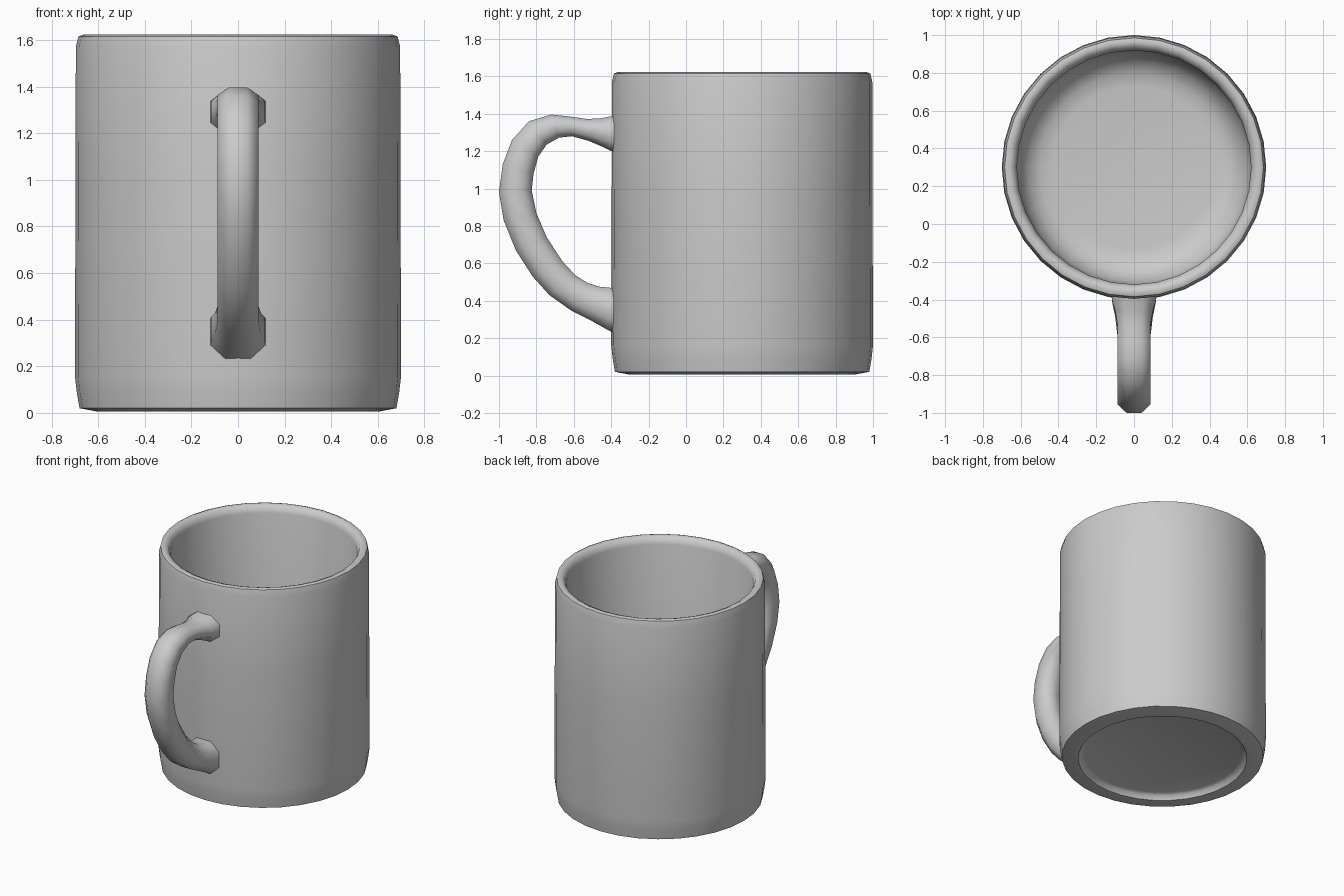
import bpy
import math

if "Cube" in bpy.data.objects:
    bpy.data.objects.remove(bpy.data.objects["Cube"])


def make_object(name, verts, faces, angle):
    mesh = bpy.data.meshes.new(name)
    mesh.from_pydata(verts, [], faces)
    obj = bpy.data.objects.new(name, mesh)
    bpy.context.collection.objects.link(obj)
    bpy.ops.object.select_all(action='DESELECT')
    obj.select_set(True)
    bpy.context.view_layer.objects.active = obj
    bpy.ops.object.mode_set(mode='EDIT')
    bpy.ops.mesh.select_all(action='SELECT')
    bpy.ops.mesh.normals_make_consistent(inside=False)
    bpy.ops.object.mode_set(mode='OBJECT')
    bpy.ops.object.shade_smooth_by_angle(angle=math.radians(angle))
    return obj


def loft(name, rings, angle):
    """Skin a list of equal-sized rings and cap both ends."""
    n = len(rings[0])
    verts = [v for ring in rings for v in ring]
    faces = [(i * n + j, i * n + (j + 1) % n, (i + 1) * n + (j + 1) % n, (i + 1) * n + j)
             for i in range(len(rings) - 1) for j in range(n)]
    faces.append(tuple(range(n))[::-1])
    faces.append(tuple(range(len(verts) - n, len(verts))))
    return make_object(name, verts, faces, angle)


# Cup: (radius, z) from the recessed underside, up the outside, down to the inner floor
SIDES = 32
profile = [(0.53, 0.045), (0.555, 0.035), (0.57, 0.005), (0.60, 0.005), (0.68, 0.02),
           (0.692, 0.09), (0.70, 0.16), (0.697, 1.0), (0.696, 1.57), (0.685, 1.615),
           (0.665, 1.623), (0.635, 1.61), (0.62, 1.57), (0.62, 0.30), (0.605, 0.21),
           (0.56, 0.14), (0.50, 0.105), (0.43, 0.095)]
rings = [[(r * math.cos(math.tau * k / SIDES), 0.3 + r * math.sin(math.tau * k / SIDES), z)
          for k in range(SIDES)] for r, z in profile]
loft("cup", rings, 50)

# Handle: outer (y, z), inner (y, z) and half width at each station
stations = [
    ((-0.37, 1.39), (-0.37, 1.19), 0.12), ((-0.41, 1.385), (-0.41, 1.205), 0.115),
    ((-0.46, 1.375), (-0.45, 1.225), 0.10), ((-0.53, 1.372), (-0.52, 1.255), 0.088),
    ((-0.62, 1.385), (-0.61, 1.28), 0.087), ((-0.72, 1.396), (-0.68, 1.272), 0.087),
    ((-0.84, 1.36), (-0.745, 1.235), 0.087), ((-0.93, 1.26), (-0.79, 1.17), 0.087),
    ((-0.98, 1.13), (-0.815, 1.08), 0.087), ((-1.0, 0.98), (-0.825, 0.99), 0.087),
    ((-0.975, 0.83), (-0.80, 0.87), 0.087), ((-0.91, 0.67), (-0.745, 0.74), 0.087),
    ((-0.82, 0.53), (-0.66, 0.61), 0.087), ((-0.73, 0.43), (-0.59, 0.535), 0.087),
    ((-0.61, 0.345), (-0.525, 0.495), 0.088), ((-0.50, 0.29), (-0.46, 0.475), 0.10),
    ((-0.42, 0.245), (-0.41, 0.47), 0.115), ((-0.37, 0.22), (-0.37, 0.465), 0.12)]
# Eight-sided section: (fraction of half width, fraction from inner to outer)
section = [(0.46, 1), (1, 0.74), (1, 0.26), (0.46, 0),
           (-0.46, 0), (-1, 0.26), (-1, 0.74), (-0.46, 1)]
rings = [[(u * w, i[0] + (o[0] - i[0]) * t, i[1] + (o[1] - i[1]) * t) for u, t in section]
         for o, i, w in stations]
loft("handle", rings, 60)
